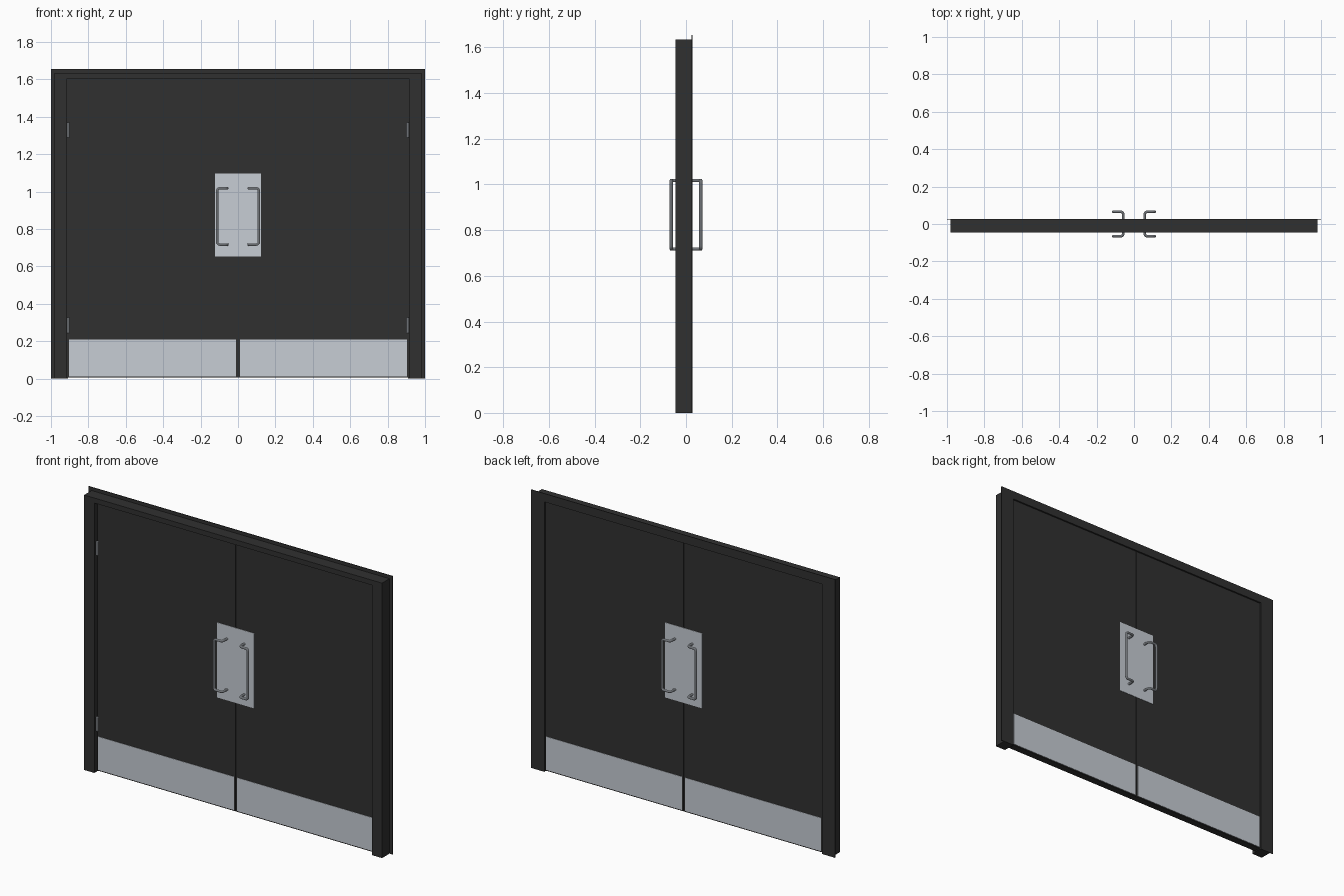
import bpy, bmesh, math
from mathutils import Vector

if "Cube" in bpy.data.objects:
    bpy.data.objects.remove(bpy.data.objects["Cube"])


def material(name, rgb):
    m = bpy.data.materials.new(name)
    m.diffuse_color = (*rgb, 1)
    m.use_nodes = True
    m.node_tree.nodes["Principled BSDF"].inputs["Base Color"].default_value = m.diffuse_color
    return m


DARK = material("dark paint", (0.030, 0.030, 0.030))
STEEL = material("brushed steel", (0.57, 0.61, 0.66))


def finish(bm, name, mat):
    bmesh.ops.recalc_face_normals(bm, faces=bm.faces)
    me = bpy.data.meshes.new(name)
    bm.to_mesh(me)
    bm.free()
    me.materials.append(mat)
    ob = bpy.data.objects.new(name, me)
    bpy.context.collection.objects.link(ob)
    return ob


def box(name, xs, ys, zs, mat):
    bm = bmesh.new()
    bmesh.ops.create_cube(bm, size=1)
    for v in bm.verts:
        v.co = [r[0] if c < 0 else r[1] for c, r in zip(v.co, (sorted(xs), sorted(ys), sorted(zs)))]
    return finish(bm, name, mat)


def portal(name, out_x, out_z, in_x, in_z, y0, y1, mat):
    """Upside-down U outline extruded from y0 to y1."""
    pts = [(-out_x, 0), (-out_x, out_z), (out_x, out_z), (out_x, 0),
           (in_x, 0), (in_x, in_z), (-in_x, in_z), (-in_x, 0)]
    bm = bmesh.new()
    f = bm.faces.new([bm.verts.new((x, y0, z)) for x, z in pts])
    ext = bmesh.ops.extrude_face_region(bm, geom=[f])
    bmesh.ops.translate(bm, vec=(0, y1 - y0, 0),
                        verts=[g for g in ext["geom"] if isinstance(g, bmesh.types.BMVert)])
    return finish(bm, name, mat)


def rounded(pts, r, n=5):
    """Round the right-angled inner corners of a path."""
    pts = [Vector(p) for p in pts]
    out = [pts[0]]
    for a, p, b in zip(pts, pts[1:], pts[2:]):
        u, v = (a - p).normalized() * r, (b - p).normalized() * r
        for i in range(n + 1):
            t = math.pi / 2 * i / n
            out.append(p + u * (1 - math.sin(t)) + v * (1 - math.cos(t)))
    return out + [pts[-1]]


def tube(name, pts, radius, mat):
    cu = bpy.data.curves.new(name, 'CURVE')
    cu.dimensions = '3D'
    cu.bevel_depth = radius
    cu.bevel_resolution = 3
    cu.use_fill_caps = True
    sp = cu.splines.new('POLY')
    sp.points.add(len(pts) - 1)
    for q, p in zip(sp.points, pts):
        q.co = (*p, 1)
    cu.materials.append(mat)
    ob = bpy.data.objects.new(name, cu)
    bpy.context.collection.objects.link(ob)
    bpy.ops.object.select_all(action='DESELECT')
    ob.select_set(True)
    bpy.context.view_layer.objects.active = ob
    bpy.ops.object.convert(target='MESH')
    bpy.ops.object.shade_smooth_by_angle()


# Frame body and thin rear flange
portal("door_frame", 0.98, 1.635, 0.913, 1.605, -0.046, 0.025, DARK)
portal("rear_flange", 1.0, 1.655, 0.913, 1.605, 0.024, 0.028, DARK)

D = 0.021   # half thickness of a leaf
# Seal closing the gaps around and between the leaves
portal("perimeter_seal", 0.914, 1.606, 0.908, 1.600, -D + 0.005, D - 0.005, DARK)
box("meeting_seal", (-0.004, 0.004), (-D + 0.005, D - 0.005), (0.006, 1.602), DARK)

for sx, side in ((-1, "left"), (1, "right")):
    # Door leaf
    box(f"door_leaf_{side}", (sx * 0.002, sx * 0.911), (-D, D), (0.006, 1.603), DARK)
    # Hinge knuckles on the front edge
    for z, level in ((0.285, "lower"), (1.33, "upper")):
        tube(f"hinge_{level}_{side}", [(sx * 0.908, -D - 0.004, z + h) for h in (-0.041, 0.041)],
             0.006, STEEL)
    for sy, face in ((-1, "front"), (1, "back")):
        ys = (sy * (D - 0.001), sy * (D + 0.002))
        # Kick plate and handle plate
        box(f"kick_plate_{face}_{side}", (sx * 0.010, sx * 0.904), ys, (0.012, 0.21), STEEL)
        box(f"handle_plate_{face}_{side}", (sx * 0.0005, sx * 0.122), ys, (0.652, 1.098), STEEL)
        # Cranked pull handle
        xi, xo, y = sx * 0.057, sx * 0.111, sy * 0.065
        path = [(xi, sy * D, 1.018), (xi, y, 1.018), (xo, y, 1.018),
                (xo, y, 0.717), (xi, y, 0.717), (xi, sy * D, 0.717)]
        tube(f"pull_handle_{face}_{side}", rounded(path, 0.014), 0.007, STEEL)
